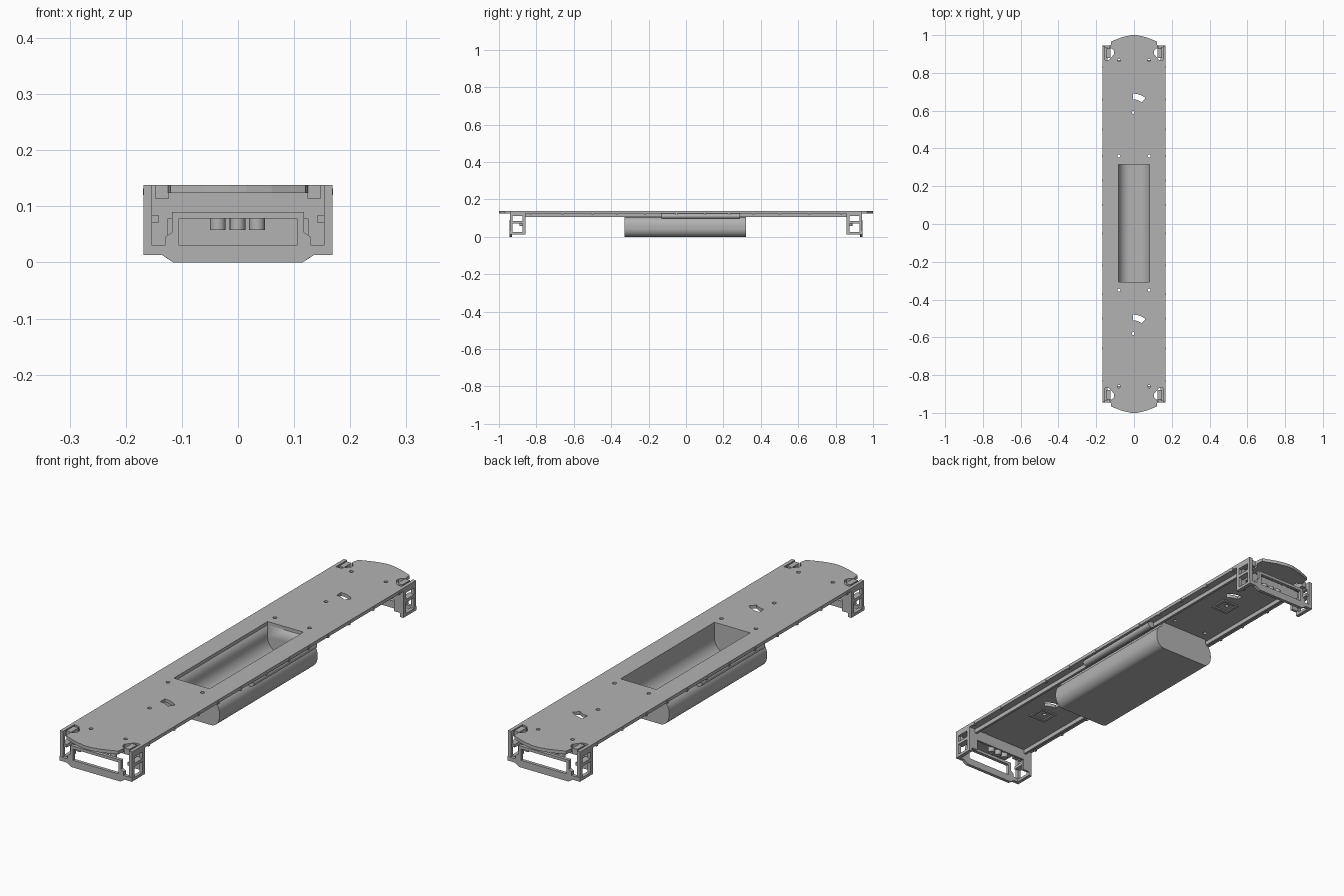
import bpy
import math
from mathutils import Matrix

if "Cube" in bpy.data.objects:
    bpy.data.objects.remove(bpy.data.objects["Cube"], do_unlink=True)

grey = bpy.data.materials.new("primer grey")
grey.use_nodes = True
grey.diffuse_color = (0.45, 0.45, 0.45, 1)
grey.node_tree.nodes["Principled BSDF"].inputs["Base Color"].default_value = (0.45, 0.45, 0.45, 1)

FLAT = Matrix.Identity(4)                       # outline in x, y
UPRIGHT = Matrix.Rotation(math.pi / 2, 4, "X")  # outline in x, z


def plate(name, loops, thickness, centre, facing=FLAT, smooth=False):
    """Filled outline (first loop) with holes (other loops), given a thickness."""
    curve = bpy.data.curves.new(name, "CURVE")
    curve.dimensions = "2D"
    curve.fill_mode = "BOTH"
    curve.extrude = thickness / 2
    for loop in loops:
        spline = curve.splines.new("POLY")
        spline.points.add(len(loop) - 1)
        for point, (u, v) in zip(spline.points, loop):
            point.co = (u, v, 0, 1)
        spline.use_cyclic_u = True
    source = bpy.data.objects.new(name + "_outline", curve)
    bpy.context.collection.objects.link(source)
    bpy.context.view_layer.update()
    evaluated = source.evaluated_get(bpy.context.evaluated_depsgraph_get())
    mesh = bpy.data.meshes.new_from_object(evaluated)
    bpy.data.objects.remove(source, do_unlink=True)
    mesh.transform(Matrix.Translation(centre) @ facing)
    mesh.materials.clear()
    mesh.materials.append(grey)
    obj = bpy.data.objects.new(name, mesh)
    bpy.context.collection.objects.link(obj)
    # Weld caps to walls so the solid is closed
    bpy.ops.object.select_all(action="DESELECT")
    obj.select_set(True)
    bpy.context.view_layer.objects.active = obj
    bpy.ops.object.mode_set(mode="EDIT")
    bpy.ops.mesh.select_all(action="SELECT")
    bpy.ops.mesh.remove_doubles(threshold=0.00005)
    bpy.ops.mesh.normals_make_consistent(inside=False)
    bpy.ops.object.mode_set(mode="OBJECT")
    if smooth:
        bpy.ops.object.shade_smooth_by_angle(angle=math.radians(35))
    else:
        bpy.ops.object.shade_flat()
    return obj


def rect(x0, x1, y0, y1):
    return [(x0, y0), (x1, y0), (x1, y1), (x0, y1)]


def arc(cx, cy, rx, ry, start, end, steps):
    angles = [math.radians(start + (end - start) * i / steps) for i in range(steps + 1)]
    return [(cx + rx * math.cos(a), cy + ry * math.sin(a)) for a in angles]


def circle(cx, cy, r):
    return arc(cx, cy, r, r, 0, 337.5, 15)


def mirrored(half):
    return half + [(-x, y) for x, y in reversed(half)]


def box(name, x, y, z):
    return plate(name, [rect(*x, *y)], z[1] - z[0], (0, 0, sum(z) / 2))


def span(sign, a, b):
    return sorted((sign * a, sign * b))


# Deck with pointed ends, hatch, screw holes and curved slots
end_half = [(0.168, 0.865), (0.13, 0.87), (0.105, 0.9), (0.105, 0.915),
            (0.125, 0.935), (0.12, 0.967), (0.06, 0.99), (0.015, 1.0)]
outline = mirrored(end_half)
outline += [(-x, -y) for x, y in outline]
holes = [rect(-0.083, 0.083, -0.307, 0.315)]
holes += [circle(x, y, 0.008) for x in (-0.08, 0.08) for y in (-0.86, -0.35, 0.36, 0.867)]
holes += [circle(-0.004, y, 0.008) for y in (-0.58, 0.59)]
for pivot in (-0.58, 0.59):
    slot = arc(-0.004, pivot, 0.1, 0.1, 90, 50, 8) + arc(-0.004, pivot, 0.07, 0.07, 50, 90, 8)
    holes.append(slot)
plate("deck", [outline] + holes, 0.014, (0, 0, 0.131))

# Tank with rounded sides, hollowed by a trough below the hatch
tank_half = (arc(0.105, 0.045, 0.04, 0.045, -90, 0, 10)
             + [(0.145, 0.06)] + arc(0.105, 0.06, 0.04, 0.045, 15, 70, 6) + [(0.115, 0.124)])
tank = plate("tank", [mirrored(tank_half)], 0.65, (0, -0.005, 0), UPRIGHT, smooth=True)
trough_half = arc(0.023, 0.075, 0.06, 0.06, -90, 0, 10) + [(0.083, 0.16)]
trough = plate("trough_cutter", [mirrored(trough_half)], 0.622, (0, 0.004, 0), UPRIGHT, smooth=True)
trough.hide_render = True
trough.hide_set(True)
cut = tank.modifiers.new("trough", "BOOLEAN")
cut.operation = "DIFFERENCE"
cut.solver = "EXACT"
cut.object = trough

for side, word in ((1, "left"), (-1, "right")):
    # Sill beneath the deck and the long pod beside it
    box(word + "_sill", span(side, 0.127, 0.137), (-0.86, 0.86), (0.106, 0.125))
    pod = arc(side * 0.15, 0.111, 0.015, 0.014, 0, 345, 23)
    plate(word + "_pod", [pod], 0.42, (0, side * 0.08, 0), UPRIGHT, smooth=True)
    # Small fixing tabs along the deck edge
    for y in (-0.83, -0.66, -0.5, -0.37, -0.22, -0.05, 0.1, 0.23, 0.36, 0.5, 0.66, 0.83):
        box(word + "_edge_tab", span(side, 0.16, 0.1695), (y - 0.005, y + 0.005), (0.12, 0.132))

for end, place in ((-1, "front"), (1, "back")):
    # Open step frame across the end
    frame_half = [(0.115, 0.0), (0.135, 0.013), (0.168, 0.013), (0.168, 0.03),
                  (0.13, 0.03), (0.13, 0.045), (0.118, 0.053), (0.118, 0.09)]
    plate(place + "_step_frame", [mirrored(frame_half), rect(-0.105, 0.105, 0.03, 0.078)],
          0.014, (0, end * 0.937, 0), UPRIGHT)
    # Inner cross panel with three sockets
    box(place + "_cross_panel", (-0.15, 0.15), span(end, 0.858, 0.868), (0.078, 0.125))
    for x in (-0.036, -0.001, 0.034):
        plate(place + "_socket", [circle(x, end * 0.875, 0.014)], 0.026, (0, 0, 0.071), smooth=True)
    # Thin mounting pad under the deck near the slot
    plate(place + "_mounting_pad",
          [rect(-0.04, 0.04, end * 0.585 - 0.04, end * 0.585 + 0.04),
           rect(-0.028, 0.028, end * 0.585 - 0.028, end * 0.585 + 0.028)],
          0.006, (0, 0, 0.122))
    # Corner brackets: two posts joined by rails
    for side, word in ((1, "left"), (-1, "right")):
        name = place + "_" + word
        outer = span(side, 0.153, 0.168)
        box(name + "_inner_post", outer, span(end, 0.857, 0.873), (0.013, 0.138))
        box(name + "_outer_post", outer, span(end, 0.928, 0.942), (0.013, 0.138))
        box(name + "_lower_rail", outer, span(end, 0.857, 0.942), (0.013, 0.025))
        box(name + "_middle_rail", span(side, 0.141, 0.168), span(end, 0.86, 0.935), (0.071, 0.084))
        box(name + "_upper_rail", outer, span(end, 0.857, 0.942), (0.112, 0.138))
        box(name + "_corner_block", span(side, 0.124, 0.147), span(end, 0.88, 0.93), (0.113, 0.138))
        box(name + "_side_web", span(side, 0.125, 0.155), span(end, 0.857, 0.868), (0.03, 0.125))
